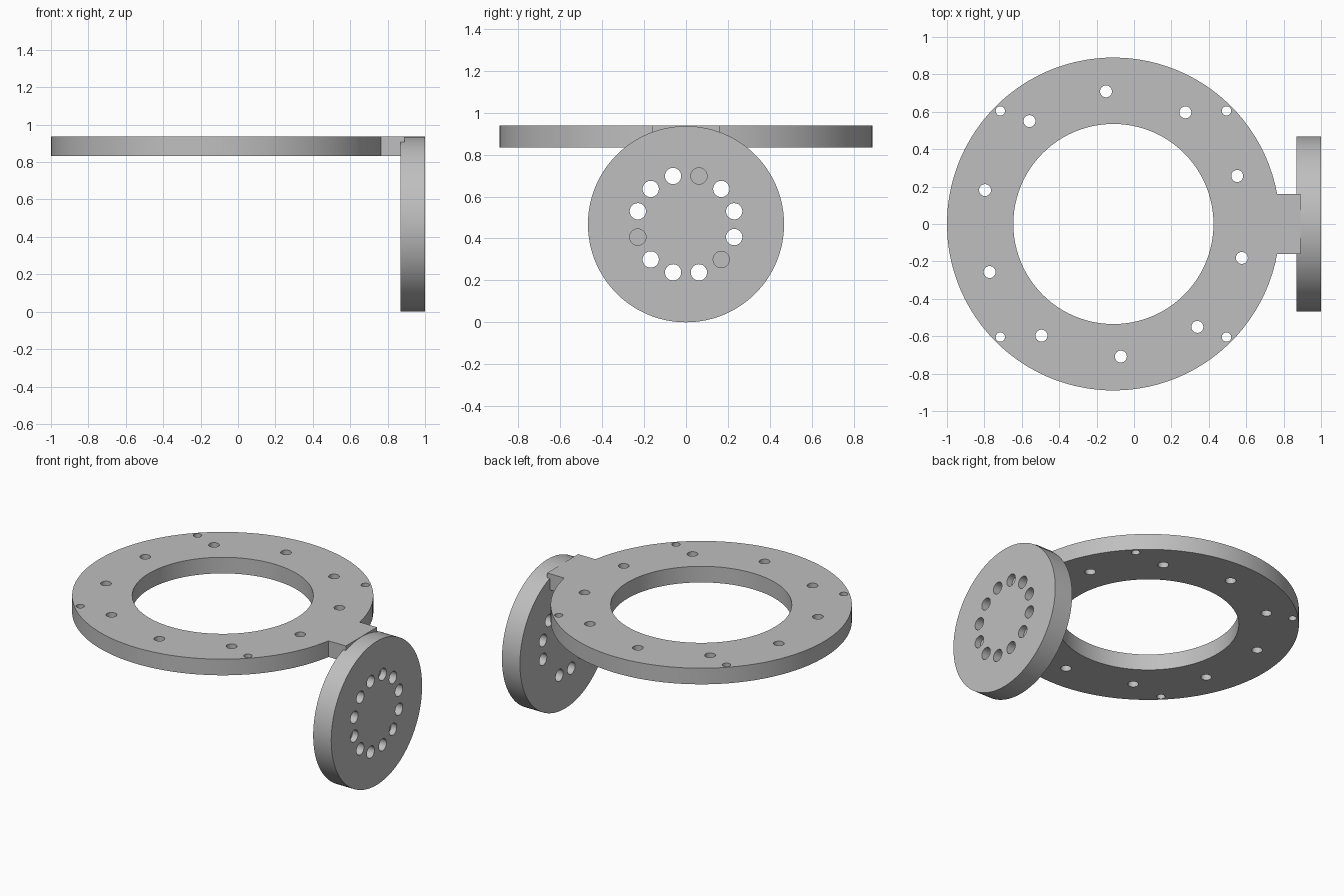
import bpy
import math
from mathutils import Matrix

cube = bpy.data.objects.get("Cube")
if cube:
    bpy.data.objects.remove(cube, do_unlink=True)

grey = bpy.data.materials.new("plain grey")
grey.use_nodes = True
colour = (0.52, 0.52, 0.52, 1)
grey.diffuse_color = colour
grey.node_tree.nodes["Principled BSDF"].inputs["Base Color"].default_value = colour


def arc(cx, cy, r, n, start=0.0, sweep=math.tau):
    """Points along an arc; a full circle leaves out the repeated end point."""
    steps = n if sweep == math.tau else n - 1
    return [(cx + r * math.cos(start + sweep * i / steps),
             cy + r * math.sin(start + sweep * i / steps)) for i in range(n)]


def polar(cx, cy, r, degrees):
    a = math.radians(degrees)
    return cx + r * math.cos(a), cy + r * math.sin(a)


def plate(name, loops, thickness, matrix):
    """Extruded flat profile; loops inside the first one become holes."""
    curve = bpy.data.curves.new(name + "_profile", "CURVE")
    curve.dimensions = "2D"
    curve.fill_mode = "BOTH"
    curve.extrude = thickness / 2
    for loop in loops:
        spline = curve.splines.new("POLY")
        spline.points.add(len(loop) - 1)
        for point, (x, y) in zip(spline.points, loop):
            point.co = (x, y, 0, 1)
        spline.use_cyclic_u = True
    helper = bpy.data.objects.new(name + "_helper", curve)
    bpy.context.collection.objects.link(helper)
    graph = bpy.context.evaluated_depsgraph_get()
    mesh = bpy.data.meshes.new_from_object(helper.evaluated_get(graph))
    bpy.data.objects.remove(helper, do_unlink=True)
    mesh.transform(matrix)
    mesh.materials.clear()
    mesh.materials.append(grey)
    obj = bpy.data.objects.new(name, mesh)
    bpy.context.collection.objects.link(obj)
    # Weld the caps to the walls and keep the rims sharp
    bpy.ops.object.select_all(action="DESELECT")
    obj.select_set(True)
    bpy.context.view_layer.objects.active = obj
    bpy.ops.object.mode_set(mode="EDIT")
    bpy.ops.mesh.select_all(action="SELECT")
    bpy.ops.mesh.remove_doubles(threshold=0.0001)
    bpy.ops.mesh.normals_make_consistent(inside=False)
    bpy.ops.object.mode_set(mode="OBJECT")
    bpy.ops.object.shade_smooth_by_angle(angle=math.radians(30))
    return obj


# Flat ring with its square tab
ring_x, ring_r, tab_half, tab_end = -0.11, 0.89, 0.16, 0.89
gap = math.asin(tab_half / ring_r)
outline = arc(ring_x, 0, ring_r, 96, gap, math.tau - 2 * gap)
outline += [(tab_end, -tab_half), (tab_end, tab_half)]
loops = [outline, arc(ring_x, 0, 0.535, 96)]
for i in range(10):
    loops.append(arc(*polar(ring_x, 0, 0.71, 21.2 + 36 * i), 0.032, 24))
for i in range(4):
    loops.append(arc(*polar(ring_x, 0, 0.855, 45 + 90 * i), 0.025, 24))
plate("mounting_ring", loops, 0.105, Matrix.Translation((0, 0, 0.8855)))

# Upright disc: profile x, y, z become world y, z, x
upright = Matrix(((0, 0, 1, 0), (1, 0, 0, 0), (0, 1, 0, 0), (0, 0, 0, 1)))
disc_r = 0.468
holes = [arc(*polar(0, disc_r, 0.238, 15 + 30 * i), 0.039, 24) for i in range(12)]
plate("upright_disc", [arc(0, disc_r, disc_r, 128)] + holes, 0.13,
      Matrix.Translation((0.935, 0, 0)) @ upright)

# Floors of the three shallow holes
for label, i in (("top", 2), ("side", 6), ("bottom", 10)):
    plate("hole_floor_" + label, [holes[i]], 0.09,
          Matrix.Translation((0.915, 0, 0)) @ upright)
